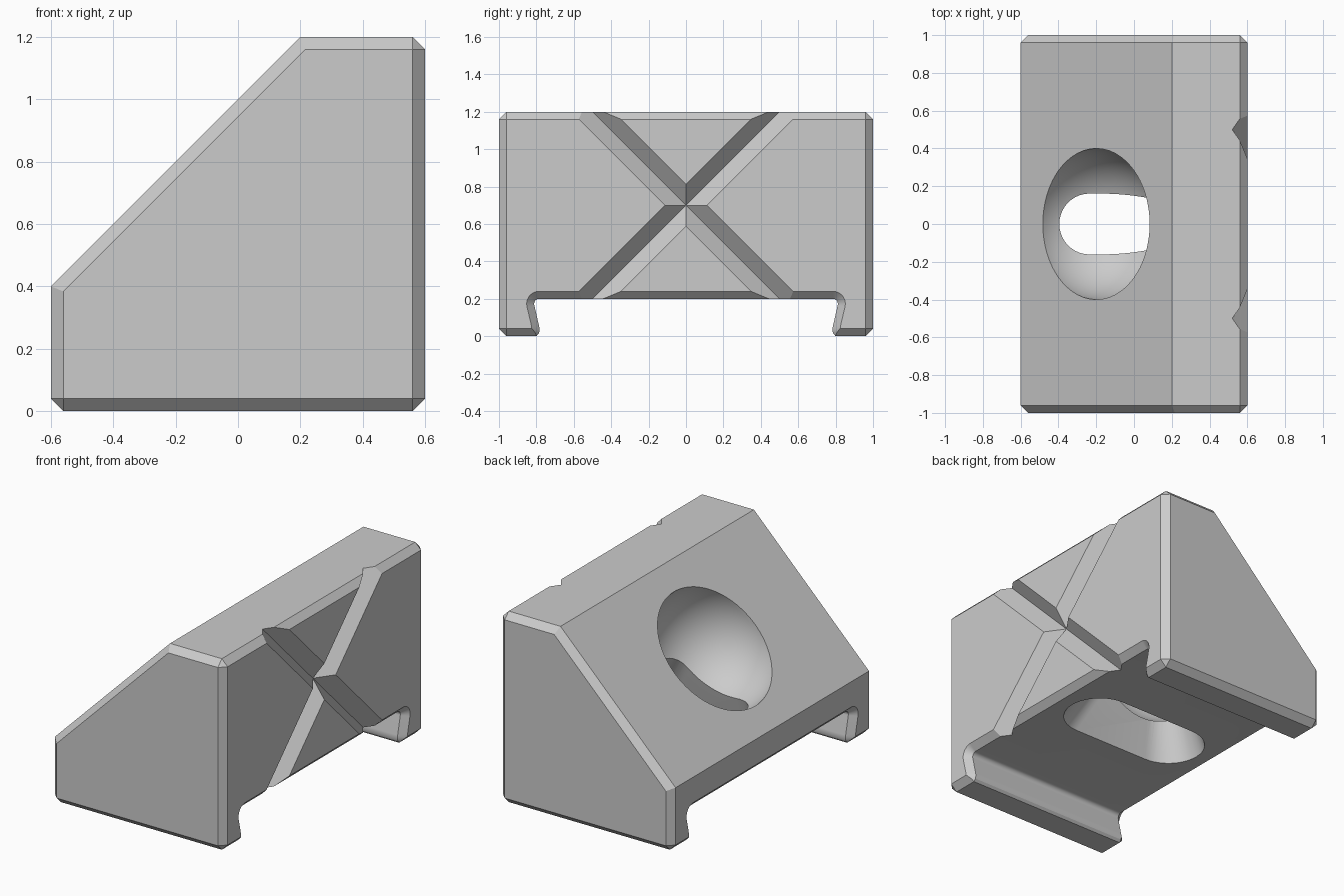
import bpy, bmesh, math
from mathutils import Matrix, Vector

if "Cube" in bpy.data.objects:
    bpy.data.objects.remove(bpy.data.objects["Cube"], do_unlink=True)

grey = bpy.data.materials.new("plain grey")
grey.use_nodes = True
grey.diffuse_color = (0.6, 0.6, 0.6, 1)
grey.node_tree.nodes["Principled BSDF"].inputs["Base Color"].default_value = grey.diffuse_color


def make_object(name, bm):
    bmesh.ops.recalc_face_normals(bm, faces=bm.faces)
    mesh = bpy.data.meshes.new(name)
    bm.to_mesh(mesh)
    bm.free()
    mesh.materials.append(grey)
    obj = bpy.data.objects.new(name, mesh)
    bpy.context.collection.objects.link(obj)
    return obj


def loft(sections):
    """Closed solid through matching rings of points."""
    bm = bmesh.new()
    rings = [[bm.verts.new(p) for p in ring] for ring in sections]
    n = len(rings[0])
    for a, b in zip(rings, rings[1:]):
        for i in range(n):
            j = (i + 1) % n
            bm.faces.new((a[i], a[j], b[j], b[i]))
    bm.faces.new(rings[0])
    bm.faces.new(rings[-1])
    return bm


# Wedge body with chamfered edges; the two ends of the slope stay sharp
side = [(-0.6, 0), (0.6, 0), (0.6, 1.2), (0.2, 1.2), (-0.6, 0.4)]
bm = loft([[(x, y, z) for x, z in side] for y in (-1, 1)])
bmesh.ops.recalc_face_normals(bm, faces=bm.faces)


def on_slope(v):
    return abs(v.co.z - v.co.x - 1) < 0.001


chamfered = [e for e in bm.edges
             if not (all(on_slope(v) for v in e.verts)
                     and abs(e.verts[0].co.y - e.verts[1].co.y) > 1)]
bmesh.ops.bevel(bm, geom=chamfered, offset=0.04, offset_type='OFFSET',
                segments=1, profile=0.5, affect='EDGES')
body = make_object("bracket_body", bm)

cutters = []

# Undercut channel below, flared at both mouths
tip_inner = [(0.84, -0.06), (0.80, 0.0), (0.787, 0.015), (0.782, 0.033), (0.785, 0.052)]
tip_outer = [(0.88, -0.06), (0.845, 0.0), (0.83, 0.018), (0.824, 0.035), (0.826, 0.055)]


def channel_half(tip, radius):
    arc = [math.radians(-15 + 105 * i / 10) for i in range(11)]
    return tip + [(0.785 + radius * math.cos(a), 0.173 + radius * math.sin(a)) for a in arc]


def channel_ring(x, flare):
    pairs = zip(channel_half(tip_inner, 0.027), channel_half(tip_outer, 0.067))
    half = [Vector(a).lerp(Vector(b), flare) for a, b in pairs]
    ring = [(x, p.x, p.y) for p in half]
    return ring + [(x, -y, z) for x, y, z in reversed(ring)]


cutters.append(make_object("channel_cutter", loft(
    [channel_ring(x, f) for x, f in ((-0.61, 1.25), (-0.56, 0), (0.56, 0), (0.61, 1.25))])))

# Crossed V grooves on the tall face
for name, sign in (("groove_cutter_a", 1), ("groove_cutter_b", -1)):
    vee = [(0.52, 0), (0.7, 0.18), (0.7, -0.18)]
    bm = loft([[(x, y, z) for x, y in vee] for z in (-1.2, 1.2)])
    turn = Matrix.Translation((0, 0, 0.7)) @ Matrix.Rotation(sign * math.pi / 4, 4, 'X')
    bm.transform(turn)
    cutters.append(make_object(name, bm))

# Round socket sunk into the slope
bm = bmesh.new()
bmesh.ops.create_uvsphere(bm, u_segments=72, v_segments=36, radius=0.4)
bm.transform(Matrix.Translation((-0.2, 0, 0.8)))
cutters.append(make_object("socket_cutter", bm))


# Tapered slot from the channel roof up into the socket
def stadium(cx, z, reach, radius, steps=20):
    ring = []
    for end in (1, -1):
        for i in range(steps + 1):
            a = math.pi * (i / steps - 0.5)
            ring.append((cx + end * (reach + radius * math.cos(a)),
                         end * radius * math.sin(a), z))
    return ring


cutters.append(make_object("slot_cutter", loft(
    [stadium(0, 0.2, 0.265, 0.215), stadium(-0.12, 0.8, 0.08, 0.08)])))
# Carry the slot slightly through the channel roof
for v in cutters[-1].data.vertices:
    if v.co.z < 0.3:
        v.co.z = 0.195

# Cut everything out of the body
bpy.ops.object.select_all(action='DESELECT')
body.select_set(True)
bpy.context.view_layer.objects.active = body
for cutter in cutters:
    mod = body.modifiers.new(cutter.name, 'BOOLEAN')
    mod.operation = 'DIFFERENCE'
    mod.solver = 'EXACT'
    mod.object = cutter
    bpy.ops.object.modifier_apply(modifier=mod.name)
    cutter.hide_render = True
    bpy.data.objects.remove(cutter, do_unlink=True)

bpy.ops.object.shade_smooth_by_angle(angle=math.radians(25))
